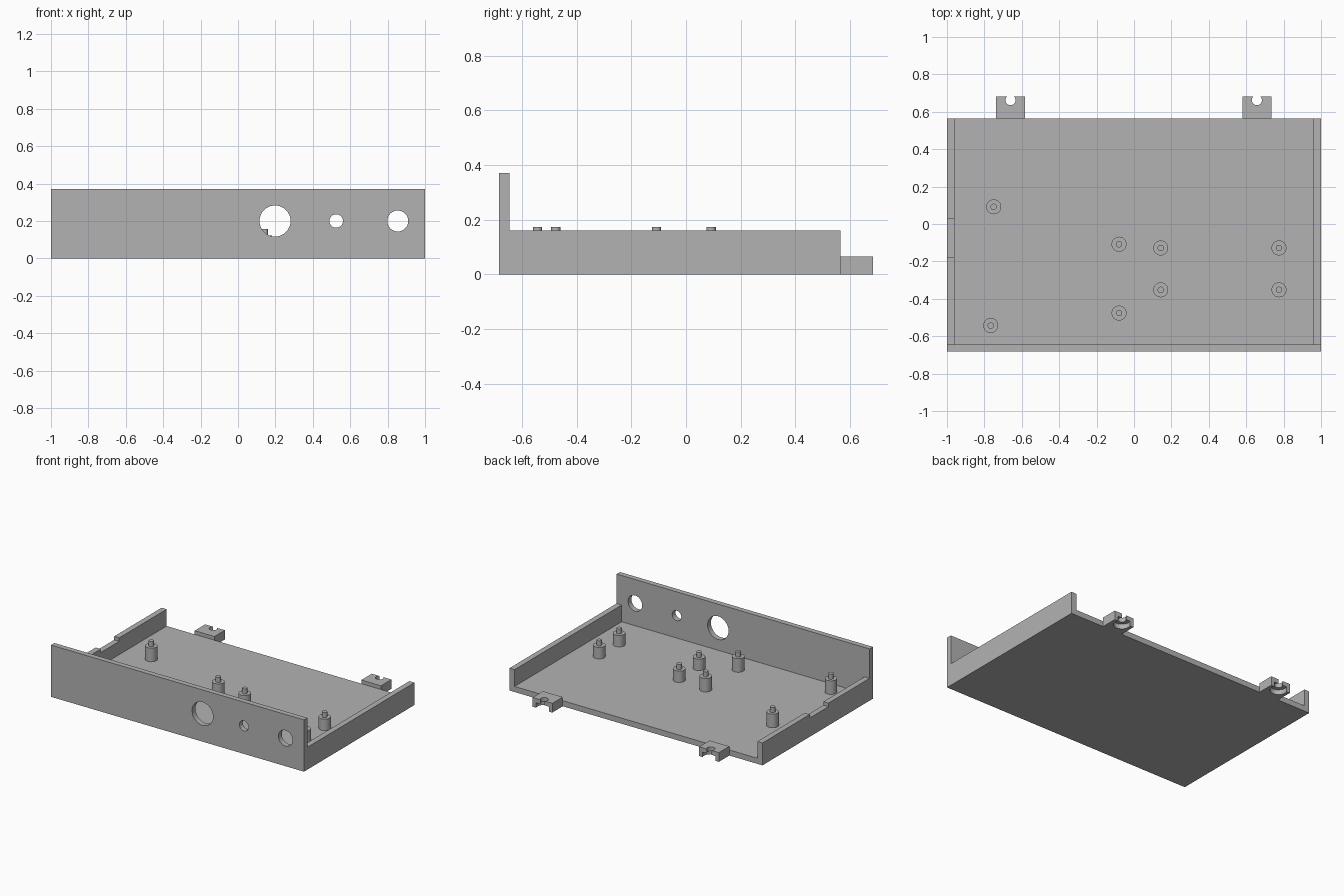
import bpy, bmesh, math
from mathutils import Matrix

if "Cube" in bpy.data.objects:
    bpy.data.objects.remove(bpy.data.objects["Cube"])

grey = bpy.data.materials.new("plain_grey")
grey.diffuse_color = (0.45, 0.45, 0.45, 1)
grey.use_nodes = True
grey.node_tree.nodes["Principled BSDF"].inputs["Base Color"].default_value = grey.diffuse_color

FRONT, WALL_IN, BACK, TAB_END = -0.683, -0.645, 0.565, 0.683
FLOOR, SIDE_H, FRONT_H, T = 0.04, 0.16, 0.37, 0.04


def finish(name, bm):
    bmesh.ops.recalc_face_normals(bm, faces=bm.faces)
    me = bpy.data.meshes.new(name)
    bm.to_mesh(me)
    bm.free()
    me.materials.append(grey)
    ob = bpy.data.objects.new(name, me)
    bpy.context.collection.objects.link(ob)
    return ob


def extrude(name, points, offset):
    """Extrude a flat polygon along an offset vector."""
    bm = bmesh.new()
    face = bm.faces.new([bm.verts.new(p) for p in points])
    top = bmesh.ops.extrude_face_region(bm, geom=[face])["geom"]
    bmesh.ops.translate(bm, vec=offset, verts=[v for v in top if isinstance(v, bmesh.types.BMVert)])
    return finish(name, bm)


def box(name, x0, x1, y0, y1, z0, z1):
    return extrude(name, [(x0, y0, z0), (x1, y0, z0), (x1, y1, z0), (x0, y1, z0)], (0, 0, z1 - z0))


def cylinder(name, r, depth, centre, along_y=False):
    bm = bmesh.new()
    m = Matrix.Translation(centre)
    if along_y:
        m = m @ Matrix.Rotation(math.pi / 2, 4, 'X')
    bmesh.ops.create_cone(bm, cap_ends=True, segments=40, radius1=r, radius2=r, depth=depth, matrix=m)
    return finish(name, bm)


def activate(ob):
    bpy.ops.object.select_all(action='DESELECT')
    ob.select_set(True)
    bpy.context.view_layer.objects.active = ob


def smooth(ob):
    activate(ob)
    bpy.ops.object.shade_smooth_by_angle(angle=math.radians(30))


def cut(ob, cutter):
    mod = ob.modifiers.new("cut", 'BOOLEAN')
    mod.operation, mod.solver, mod.object = 'DIFFERENCE', 'EXACT', cutter
    activate(ob)
    bpy.ops.object.modifier_apply(modifier=mod.name)
    bpy.data.objects.remove(cutter)


# Floor and plain right wall
box("floor_plate", -1 + T, 1 - T, WALL_IN, BACK, 0, FLOOR)
box("right_wall", 1 - T, 1, WALL_IN, BACK, 0, SIDE_H)

# Left wall with a shallow notch in its top edge
notch = SIDE_H - 0.025
outline = [(WALL_IN, 0), (BACK, 0), (BACK, SIDE_H), (0.03, SIDE_H), (0.03, notch),
           (-0.18, notch), (-0.18, SIDE_H), (WALL_IN, SIDE_H)]
extrude("left_wall", [(-1, y, z) for y, z in outline], (T, 0, 0))

# Tall front panel with three round holes
panel = box("front_panel", -1, 1, FRONT, WALL_IN, 0, FRONT_H)
for x, r in [(0.198, 0.083), (0.525, 0.036), (0.854, 0.056)]:
    cut(panel, cylinder("hole_cutter", r, 0.2, (x, FRONT, 0.2), True))
smooth(panel)

# Rear mounting tabs: screw hole with a wider recess underneath, both open to the back
for side, x in (("left", -0.66), ("right", 0.657)):
    tab = box(side + "_rear_tab", x - 0.078, x + 0.078, BACK, TAB_END, 0, 0.066)
    cut(tab, cylinder("recess_cutter", 0.055, 0.08, (x, 0.662, -0.005)))
    cut(tab, cylinder("screw_cutter", 0.027, 0.3, (x, 0.662, 0.05)))
    smooth(tab)


# Board standoffs: a round post with a thin locating pin
def standoff(name, x, y, shoulder, top):
    profile = [(0.04, FLOOR), (0.04, shoulder), (0.017, shoulder), (0.017, top)]
    n = 32
    bm = bmesh.new()
    rings = [[bm.verts.new((x + r * math.cos(2 * math.pi * i / n),
                            y + r * math.sin(2 * math.pi * i / n), z)) for i in range(n)]
             for r, z in profile]
    for a, b in zip(rings, rings[1:]):
        for i in range(n):
            j = (i + 1) % n
            bm.faces.new((a[i], a[j], b[j], b[i]))
    bm.faces.new(rings[0])
    bm.faces.new(rings[-1])
    smooth(finish(name, bm))


for i, (x, y) in enumerate([(-0.75, 0.092), (-0.766, -0.543), (-0.08, -0.108), (-0.08, -0.476)]):
    standoff(f"tall_standoff_{i + 1}", x, y, 0.137, 0.173)
for i, (x, y) in enumerate([(x, y) for x in (0.143, 0.775) for y in (-0.128, -0.352)]):
    standoff(f"short_standoff_{i + 1}", x, y, 0.122, 0.158)
